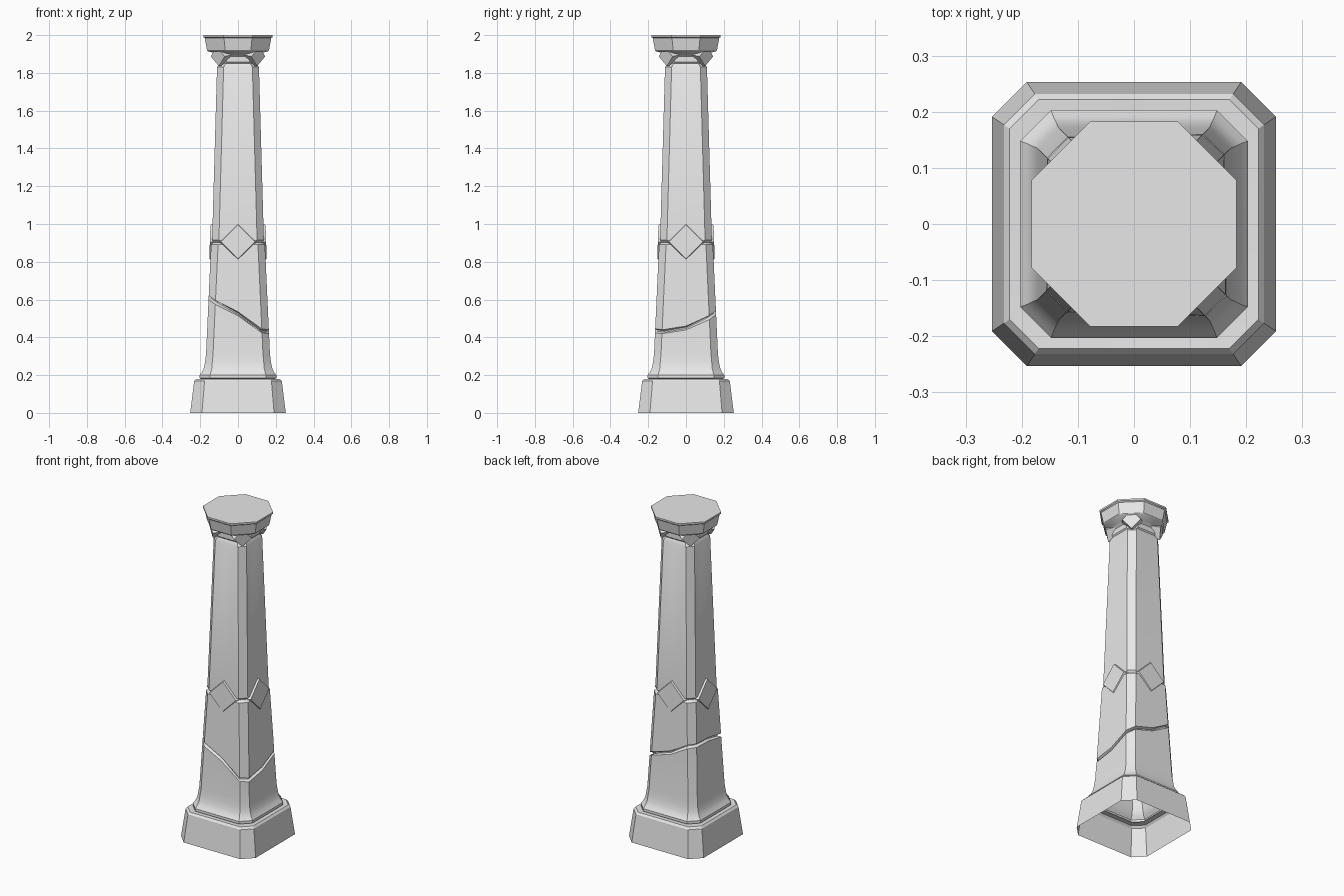
import bpy
import bmesh
from math import radians, pi
from mathutils import Matrix, Vector

if "Cube" in bpy.data.objects:
    bpy.data.objects.remove(bpy.data.objects["Cube"])

stone = bpy.data.materials.new("grey_stone")
stone.use_nodes = True
GREY = (0.8, 0.8, 0.8, 1)
stone.diffuse_color = GREY
stone.node_tree.nodes["Principled BSDF"].inputs["Base Color"].default_value = GREY


def finish(bm, name):
    bmesh.ops.recalc_face_normals(bm, faces=bm.faces[:])
    mesh = bpy.data.meshes.new(name)
    bm.to_mesh(mesh)
    bm.free()
    mesh.materials.append(stone)
    obj = bpy.data.objects.new(name, mesh)
    bpy.context.collection.objects.link(obj)
    bpy.ops.object.select_all(action="DESELECT")
    obj.select_set(True)
    bpy.context.view_layer.objects.active = obj
    bpy.ops.object.shade_smooth_by_angle(angle=radians(30))
    return obj


def ring(half, chamfer, z):
    """Chamfered square, three points per side, counterclockwise from the front."""
    points = []
    for side in range(4):
        turn = Matrix.Rotation(side * pi / 2, 3, "Z")
        for k, t in enumerate((-1, 0, 1)):
            height = z[side * 3 + k] if isinstance(z, list) else z
            r = half(height) if callable(half) else half
            points.append(turn @ Vector((t * (r - chamfer), -r, height)))
    return points


def loft(name, rings, cap_top=False):
    bm = bmesh.new()
    loops = [[bm.verts.new(p) for p in ring(*r)] for r in rings]
    for low, high in zip(loops, loops[1:]):
        for i in range(len(low)):
            j = (i + 1) % len(low)
            bm.faces.new((low[i], low[j], high[j], high[i]))
    if cap_top:
        bm.faces.new(loops[-1])
    return finish(bm, name)


def diamond(name, radius, inner, depth, distance, z, tilt, angle):
    """Bevelled four-sided plate whose outer face sits at the given distance."""
    bm = bmesh.new()
    bmesh.ops.create_cone(bm, cap_ends=True, segments=4, radius1=radius,
                          radius2=inner, depth=depth)
    place = (Matrix.Rotation(angle, 4, "Z")
             @ Matrix.Translation((0, -distance, z))
             @ Matrix.Rotation(pi / 2 + tilt, 4, "X")
             @ Matrix.Translation((0, 0, -depth / 2)))
    bm.transform(place)
    return finish(bm, name)


# Plinth: open underneath, with a bevelled ledge
loft("plinth", [(0.253, 0.062, 0), (0.232, 0.055, 0.168),
                (0.222, 0.052, 0.18), (0.188, 0.045, 0.178)])


# Lower shaft: flared foot and a crack winding round it
def lower_half(z):
    return 0.172 - 0.046 * (z - 0.25)


def lower_groove(z):
    return lower_half(z) - 0.014


crack = [0.585, 0.525, 0.435, 0.43, 0.45, 0.505,
         0.53, 0.565, 0.63, 0.635, 0.63, 0.61]


def crack_ring(half, offset):
    return (half, 0.037, [z + offset for z in crack])


loft("lower_shaft", [
    (0.188, 0.045, 0.178), (0.203, 0.055, 0.184), (0.203, 0.055, 0.2),
    (0.19, 0.047, 0.217), (0.18, 0.042, 0.24), (0.174, 0.038, 0.272),
    (lower_half, 0.037, 0.31),
    crack_ring(lower_half, -0.011), crack_ring(lower_groove, -0.003),
    crack_ring(lower_groove, 0.004), crack_ring(lower_half, 0.01),
    (lower_half, 0.037, 0.892), (0.129, 0.035, 0.903)])

# Upper shaft: tapers to the neck
loft("upper_shaft", [
    (0.129, 0.035, 0.903), (0.137, 0.036, 0.916), (0.111, 0.035, 1.83),
    (0.1, 0.035, 1.85)])

# Capital: octagonal neck and spreading block
loft("capital", [
    (0.1, 0.035, 1.85), (0.106, 0.044, 1.857), (0.106, 0.048, 1.888),
    (0.122, 0.06, 1.904), (0.158, 0.092, 1.914), (0.164, 0.096, 1.92),
    (0.176, 0.102, 1.984), (0.183, 0.105, 1.99), (0.183, 0.105, 2.0)],
    cap_top=True)

# Diamonds: one on each shaft face, one under each capital corner
for i, side in enumerate(("front", "left", "back", "right")):
    diamond(side + "_shaft_diamond", 0.101, 0.09, 0.025, 0.149, 0.905,
            radians(-2), i * pi / 2)
    diamond(side + "_corner_diamond", 0.058, 0.052, 0.05, 0.152, 1.887,
            radians(10), i * pi / 2 + pi / 4)
